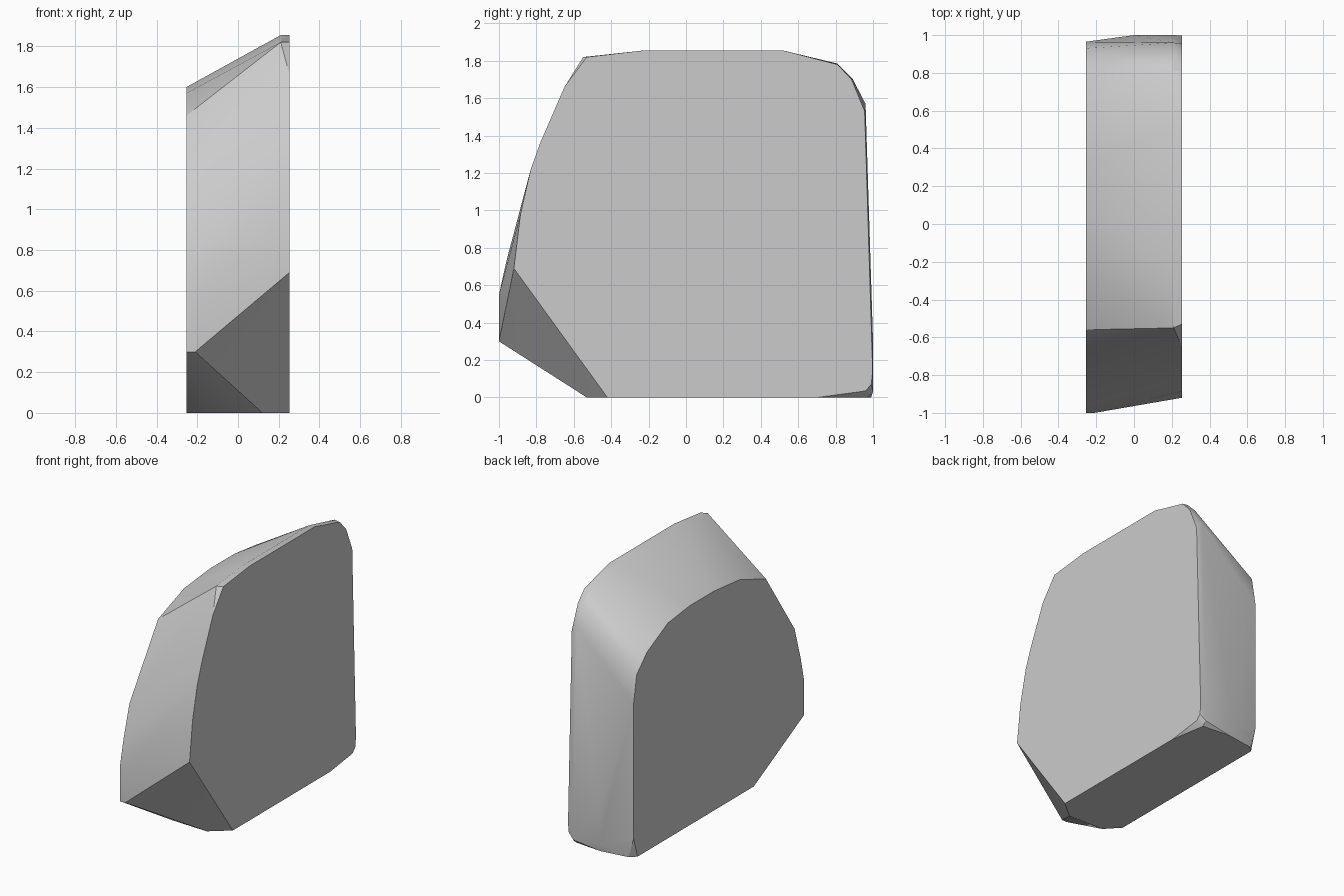
import bpy
import bmesh
from math import radians

# Remove the default cube only
default_cube = bpy.data.objects.get("Cube")
if default_cube:
    bpy.data.objects.remove(default_cube, do_unlink=True)


def make_material(name, colour):
    material = bpy.data.materials.new(name)
    material.use_nodes = True
    material.diffuse_color = colour
    shader = next(n for n in material.node_tree.nodes if n.type == 'BSDF_PRINCIPLED')
    shader.inputs["Base Color"].default_value = colour
    shader.inputs["Roughness"].default_value = 0.8
    return material


def add_outline(bm, x, outline):
    """Place a (y, z) side outline at the given x."""
    for y, z in outline:
        bm.verts.new((x, y, z))


def hull_object(name, bm, material, smooth_angle):
    """Wrap the outlines in a convex skin and merge its flat areas."""
    result = bmesh.ops.convex_hull(bm, input=bm.verts[:])
    leftovers = set(result["geom_interior"]) | set(result["geom_unused"])
    loose = [v for v in leftovers if isinstance(v, bmesh.types.BMVert) and v.is_valid]
    bmesh.ops.delete(bm, geom=loose, context='VERTS')
    bmesh.ops.dissolve_limit(bm, angle_limit=radians(0.5),
                             verts=bm.verts[:], edges=bm.edges[:])
    bmesh.ops.recalc_face_normals(bm, faces=bm.faces[:])
    mesh = bpy.data.meshes.new(name)
    bm.to_mesh(mesh)
    bm.free()
    mesh.materials.append(material)
    obj = bpy.data.objects.new(name, mesh)
    bpy.context.collection.objects.link(obj)
    bpy.ops.object.select_all(action='DESELECT')
    obj.select_set(True)
    bpy.context.view_layer.objects.active = obj
    bpy.ops.object.shade_smooth_by_angle(angle=smooth_angle)
    return obj


half_width = 0.253
inner = 0.21

# Tall left side face, from the front corner over the top to the back
left_face = [(-.92, .69), (-.885, .98), (-.83, 1.22), (-.78, 1.36),
             (-.65, 1.66), (-.53, 1.82), (-.23, 1.855), (.52, 1.855),
             (.81, 1.78), (.885, 1.7), (.955, 1.53), (.998, .14),
             (.99, .07), (.96, .035), (.7, 0), (-.42, 0)]

# Lower, rounder right side face
right_face = [(-1, .3), (-1, .55), (-.96, .73), (-.89, .97), (-.56, 1.46),
              (-.26, 1.57), (.04, 1.6), (.32, 1.6), (.57, 1.57),
              (.81, 1.45), (.93, 1.33), (.965, 1.13), (.965, .15),
              (.92, 0), (-.42, 0)]

# Narrow level rim beside the left face
left_rim = [(-.55, 1.82), (-.23, 1.855), (.52, 1.855), (.81, 1.785),
            (.89, 1.705), (.96, 1.57), (1, .3), (1, .03), (.97, 0)]

bm = bmesh.new()
add_outline(bm, half_width, left_face)
add_outline(bm, -half_width, right_face)
add_outline(bm, inner, left_rim)

# Front lip, bulged underside and back between the two side faces
add_outline(bm, -inner, [(-1, .3), (-1, .55), (.97, .1), (.96, 0)])
add_outline(bm, -.16, [(-.52, 0)])
add_outline(bm, .12, [(-.53, 0)])
add_outline(bm, 0, [(1, .3), (1, .05), (.99, 0)])

stone_grey = make_material("stone_grey", (0.6, 0.6, 0.6, 1))
hull_object("stone_block", bm, stone_grey, radians(30))
